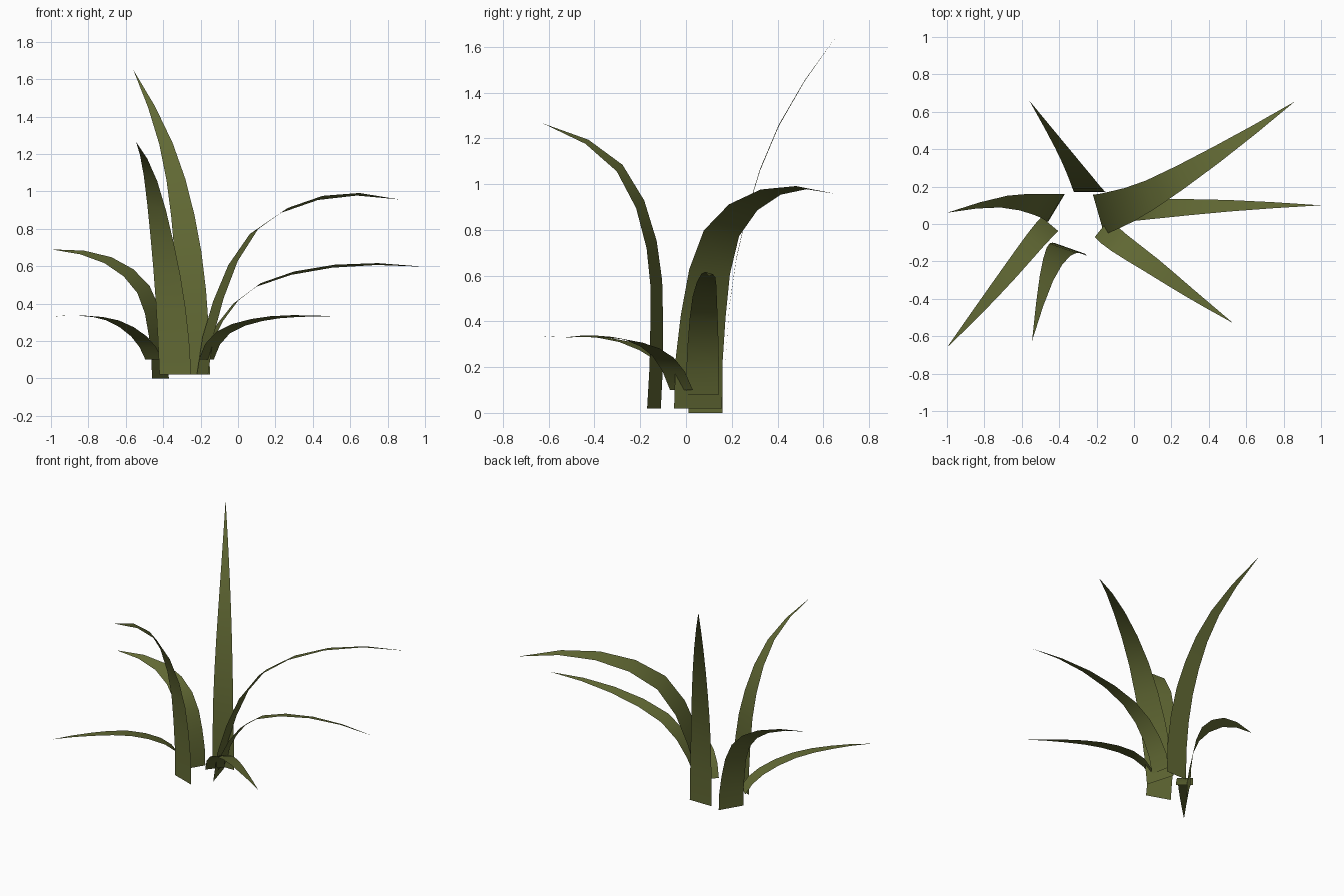
import bpy
from mathutils import Vector

if "Cube" in bpy.data.objects:
    bpy.data.objects.remove(bpy.data.objects["Cube"])

leaf = bpy.data.materials.new("leaf_green")
leaf.diffuse_color = (0.12, 0.14, 0.034, 1)
leaf.use_nodes = True
leaf.node_tree.nodes["Principled BSDF"].inputs["Base Color"].default_value = leaf.diffuse_color


def smooth_path(points):
    """Double the number of points along a smooth curve through them."""
    p = [Vector(q) for q in points]
    p = [3 * p[0] - 3 * p[1] + p[2]] + p + [3 * p[-1] - 3 * p[-2] + p[-3]]
    path = []
    for a, b, c, d in zip(p, p[1:], p[2:], p[3:]):
        path += [b, (9 * (b + c) - a - d) / 16]
    return path + [p[-2]]


def blade(name, side, roll, points):
    """Tapering blade: side is the width vector at the base, roll tilts it towards the tip."""
    path = smooth_path(points)
    n = len(path) - 1
    verts = []
    for i, c in enumerate(path[:-1]):
        t = i / n
        w = Vector((*side, roll * t)) / 2 * (1 - t ** 1.9)
        verts += [c - w, c + w]
    verts.append(path[-1])
    faces = [(2 * i, 2 * i + 1, 2 * i + 3, 2 * i + 2) for i in range(n - 1)]
    faces.append((2 * n - 2, 2 * n - 1, 2 * n))
    # Upper side of the blade is the front of the face
    if Vector((*side, 0)).cross(path[-1] - path[0]).z < 0:
        faces = [f[::-1] for f in faces]
    mesh = bpy.data.meshes.new(name)
    mesh.from_pydata(verts, [], faces)
    mesh.materials.append(leaf)
    mesh.shade_smooth()
    bpy.context.collection.objects.link(bpy.data.objects.new(name, mesh))


# Tall blades at the back and front
blade("tall_back_blade", (0.17, 0.0), 0.02,
      [(-.235, .172, .02), (-.25, .19, .47), (-.295, .265, .87), (-.385, .405, 1.255), (-.56, .66, 1.65)])
blade("tall_front_blade", (0.17, -0.06), -0.09,
      [(-.335, -.14, .02), (-.36, -.128, .39), (-.405, -.15, .735), (-.468, -.29, 1.07), (-.545, -.625, 1.265)])

# Arching blades on the right
blade("long_right_blade", (0.06, -0.21), 0.07,
      [(-.19, .053, .02), (-.105, .075, .42), (.085, .155, .785), (.44, .37, .965), (.86, .655, .957)])
blade("middle_right_blade", (0.03, -0.145), 0.05,
      [(-.175, .072, .08), (-.095, .075, .3), (.11, .082, .5), (.51, .098, .6), (1, .1, .597)])
blade("low_right_blade", (0.08, 0.1), -0.03,
      [(-.17, -.02, .1), (-.08, -.1, .245), (.1, -.225, .312), (.3, -.37, .333), (.53, -.53, .33)])

# Arching blades on the left
blade("middle_left_blade", (0.09, 0.15), 0.1,
      [(-.415, .085, 0), (-.435, .09, .24), (-.505, .105, .475), (-.695, .12, .632), (-1, .06, .69)])
blade("low_left_blade", (0.09, -0.075), 0.0,
      [(-.45, 0, .1), (-.53, -.09, .225), (-.67, -.265, .31), (-.83, -.46, .335), (-1, -.66, .33)])
